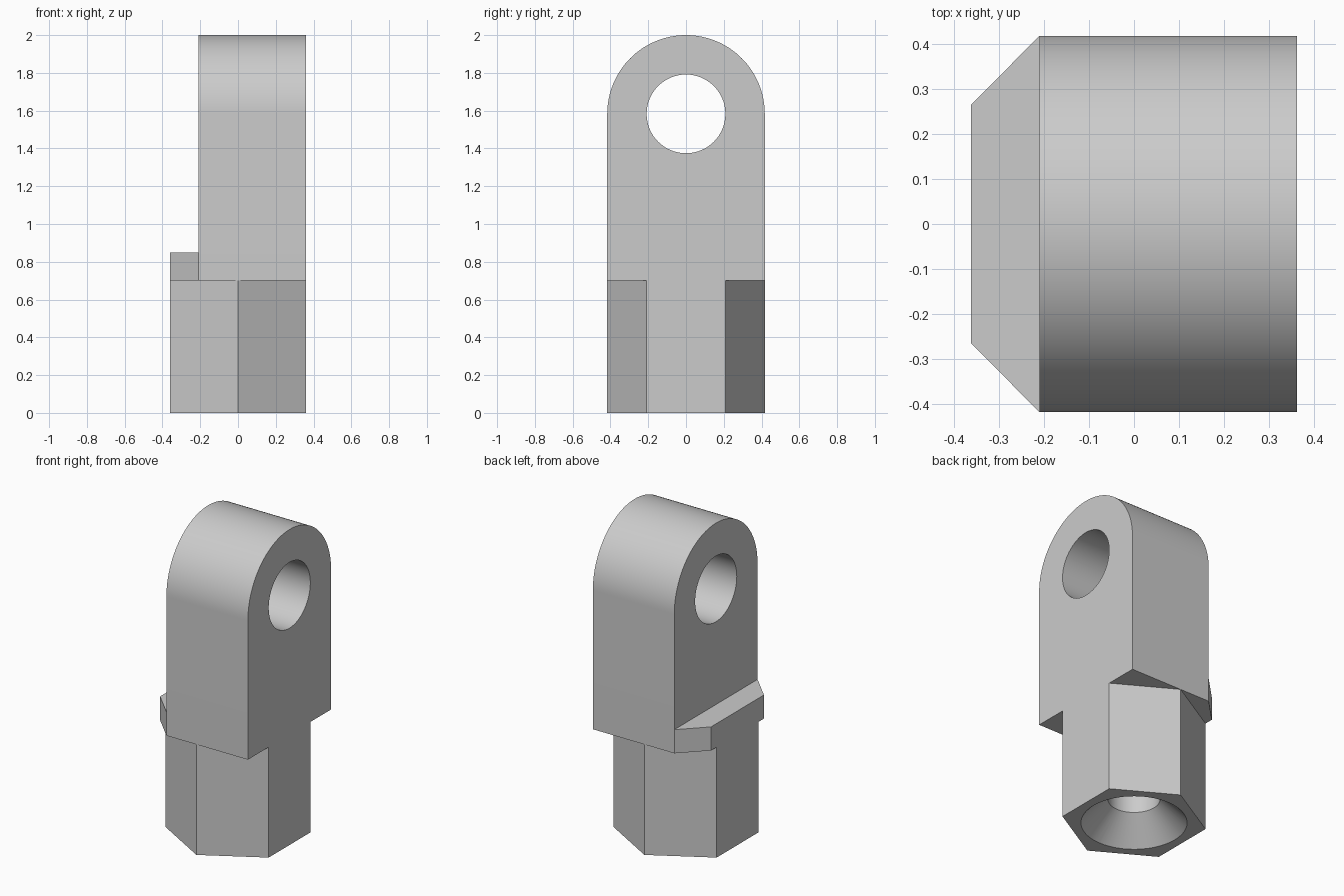
import bpy, bmesh, math
from mathutils import Vector

cube = bpy.data.objects.get("Cube")
if cube:
    bpy.data.objects.remove(cube, do_unlink=True)

R = 0.417                        # half width of eye and hexagon corner radius
A = R * math.cos(math.pi / 6)    # hexagon flat distance
BACK = -0.21                     # recessed side of the eye
SHANK = 0.7                      # shank height
EYE_Z = 2 - R

steel = bpy.data.materials.new("light grey steel")
steel.use_nodes = True
steel.diffuse_color = (0.6, 0.6, 0.6, 1)
steel.node_tree.nodes["Principled BSDF"].inputs["Base Color"].default_value = (0.6, 0.6, 0.6, 1)


def prism(name, outline, shift):
    """Extrude a closed outline along a vector."""
    bm = bmesh.new()
    face = bm.faces.new([bm.verts.new(p) for p in outline])
    new = bmesh.ops.extrude_face_region(bm, geom=[face])["geom"]
    bmesh.ops.translate(bm, vec=Vector(shift),
                        verts=[v for v in new if isinstance(v, bmesh.types.BMVert)])
    return finish(name, bm)


def finish(name, bm):
    bmesh.ops.recalc_face_normals(bm, faces=bm.faces)
    mesh = bpy.data.meshes.new(name)
    bm.to_mesh(mesh)
    bm.free()
    obj = bpy.data.objects.new(name, mesh)
    bpy.context.collection.objects.link(obj)
    mesh.materials.append(steel)
    return obj


def cylinder(name, r1, r2, z1, z2):
    bm = bmesh.new()
    bmesh.ops.create_cone(bm, cap_ends=True, segments=64, radius1=r1, radius2=r2, depth=z2 - z1)
    bmesh.ops.translate(bm, vec=(0, 0, (z1 + z2) / 2), verts=bm.verts)
    return finish(name, bm)


def cut(target, cutter):
    mod = target.modifiers.new(cutter.name, 'BOOLEAN')
    mod.operation, mod.solver, mod.object = 'DIFFERENCE', 'EXACT', cutter
    bpy.context.view_layer.objects.active = target
    bpy.ops.object.modifier_apply(modifier=mod.name)
    bpy.data.objects.remove(cutter, do_unlink=True)


# Rounded eye plate with a cross hole
arc = [math.pi * i / 64 for i in range(65)]
outline = [(BACK, -R, SHANK), (BACK, R, SHANK)]
outline += [(BACK, R * math.cos(a), EYE_Z + R * math.sin(a)) for a in arc]
eye = prism("eye_plate", outline, (A - BACK, 0, 0))
ring = [2 * math.pi * i / 64 for i in range(64)]
pin = prism("pin_hole", [(-1, R / 2 * math.cos(a), EYE_Z + R / 2 * math.sin(a)) for a in ring], (2, 0, 0))
cut(eye, pin)

# Chamfered ledge beside the eye
ledge = prism("ledge", [(BACK, -R, SHANK), (BACK, R, SHANK),
                        (-A, 0.265, SHANK), (-A, -0.265, SHANK)], (0, 0, 0.15))

# Hexagonal shank with a countersunk bore
shank = prism("hex_shank", [(R * math.sin(k * math.pi / 3), R * math.cos(k * math.pi / 3), 0)
                            for k in range(6)], (0, 0, SHANK))
cut(shank, cylinder("bore", 0.15, 0.15, -0.1, SHANK + 0.1))
cut(shank, cylinder("countersink", 0.315, 0.15, -0.01, 0.155))

for obj in bpy.context.selected_objects:
    obj.select_set(False)
for obj in (eye, ledge, shank):
    obj.select_set(True)
bpy.context.view_layer.objects.active = eye
bpy.ops.object.shade_smooth_by_angle(angle=math.radians(30))
